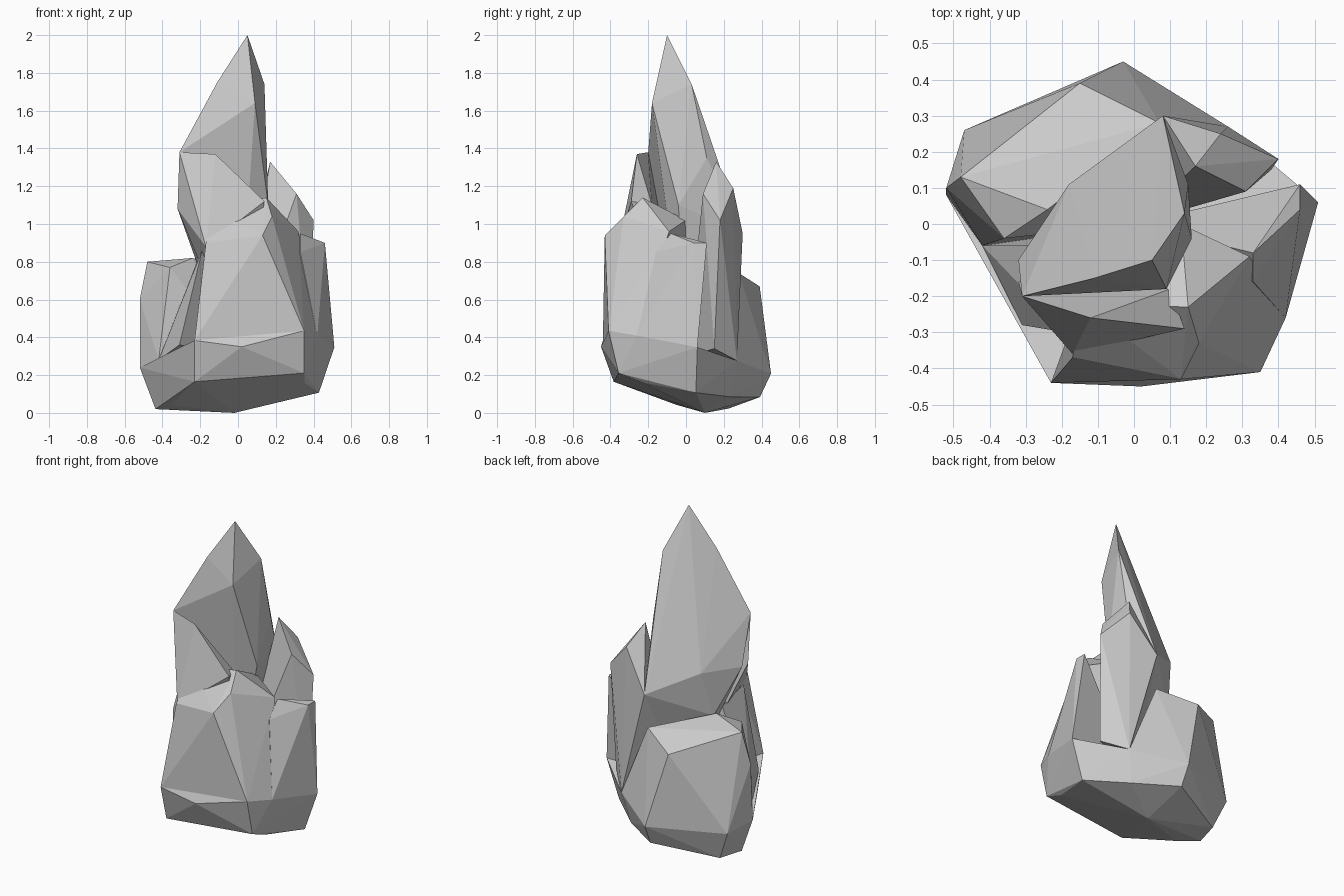
import bpy, bmesh

if "Cube" in bpy.data.objects:
    bpy.data.objects.remove(bpy.data.objects["Cube"])


def chunk(name, pts):
    """Faceted convex stone chunk spanning the given corner points."""
    bm = bmesh.new()
    for p in pts:
        bm.verts.new(p)
    bmesh.ops.convex_hull(bm, input=bm.verts[:])
    loose = [v for v in bm.verts if not v.link_faces]
    bmesh.ops.delete(bm, geom=loose, context='VERTS')
    bmesh.ops.recalc_face_normals(bm, faces=bm.faces[:])
    me = bpy.data.meshes.new(name)
    bm.to_mesh(me)
    bm.free()
    ob = bpy.data.objects.new(name, me)
    bpy.context.collection.objects.link(ob)
    return ob


# Foot of the rock: one plan outline gives a tilted rim and a shrunken,
# slightly bowed underside
outline = [(-.52, .08), (-.47, .26), (-.03, .45), (.26, .27), (.51, .06),
           (.42, -.26), (.35, -.41), (-.23, -.44), (-.42, -.06)]
rim = [(x, y, .31 + .1 * x - .22 * y) for x, y in outline]


def tuck(x, y):
    x, y = x * (1 if y < -.3 else .84), y * .87
    return x, y, max(.02, .06 + .1 * x + .45 * (y - .15) ** 2)


rock = chunk("rock_formation", rim + [tuck(x, y) for x, y in outline]
             + [(-.02, .1, 0), (.02, -.45, .35)])
core = (0, 0, .3)
notch = (-.31, -.28, .36)  # foot of the groove on the left of the front


def grow(name, rim_ids, tops):
    """Chunk rising from chosen rim corners to its own top corners."""
    return chunk(name, [rim[i] for i in rim_ids] + [core] + tops)


parts = [
    grow("front_block", (5, 6, 7), [
        (.13, -.43, .94), (-.17, -.37, .9), (.15, -.23, 1.14), (.18, -.33, 1.04),
        (-.15, -.22, 1.08), (.32, -.09, .96), (.13, 0, 1.02)]),
    grow("front_flake", (), [
        (-.31, -.2, 1.38), (-.12, -.26, 1.37), (.14, -.29, 1.12),
        (.1, -.18, 1.1), (-.32, -.16, 1.08), (-.17, -.36, .88)]),
    grow("left_rib", (8,), [
        notch, (-.19, -.3, .86), (-.21, -.06, .82)]),
    grow("spire", (), [
        (.05, -.1, 2), (-.11, -.15, 1.75), (-.31, -.2, 1.38), (-.32, -.1, 1.08),
        (-.18, .11, 1.08), (.08, .3, .95), (.15, .11, 1.35), (.14, .03, 1.74),
        (.09, -.18, 1.64), (-.22, .04, .8), (.16, -.04, 1.1)]),
    grow("back_peak", (3,), [
        (.17, .16, 1.33), (.24, .25, 1.19), (.31, .09, 1.16),
        (.4, .18, 1.02), (.08, .3, .95), (.38, .15, .34)]),
    grow("right_slab", (4, 5), [
        (.33, -.08, .95), (.46, .11, .9), (.46, .04, .9), (.33, -.16, .85)]),
    grow("left_shoulder", (0, 1, 2, 3, 8), [
        (-.48, .13, .8), (-.52, .1, .6), (-.24, .04, .82), (-.15, .39, .67),
        (.07, .28, .74), (-.36, -.04, .77)]),
]

# Fuse all chunks into one solid
bpy.context.view_layer.objects.active = rock
for p in parts:
    m = rock.modifiers.new("fuse", 'BOOLEAN')
    m.operation = 'UNION'
    m.solver = 'EXACT'
    m.object = p
    bpy.ops.object.modifier_apply(modifier=m.name)
    bpy.data.objects.remove(p)
